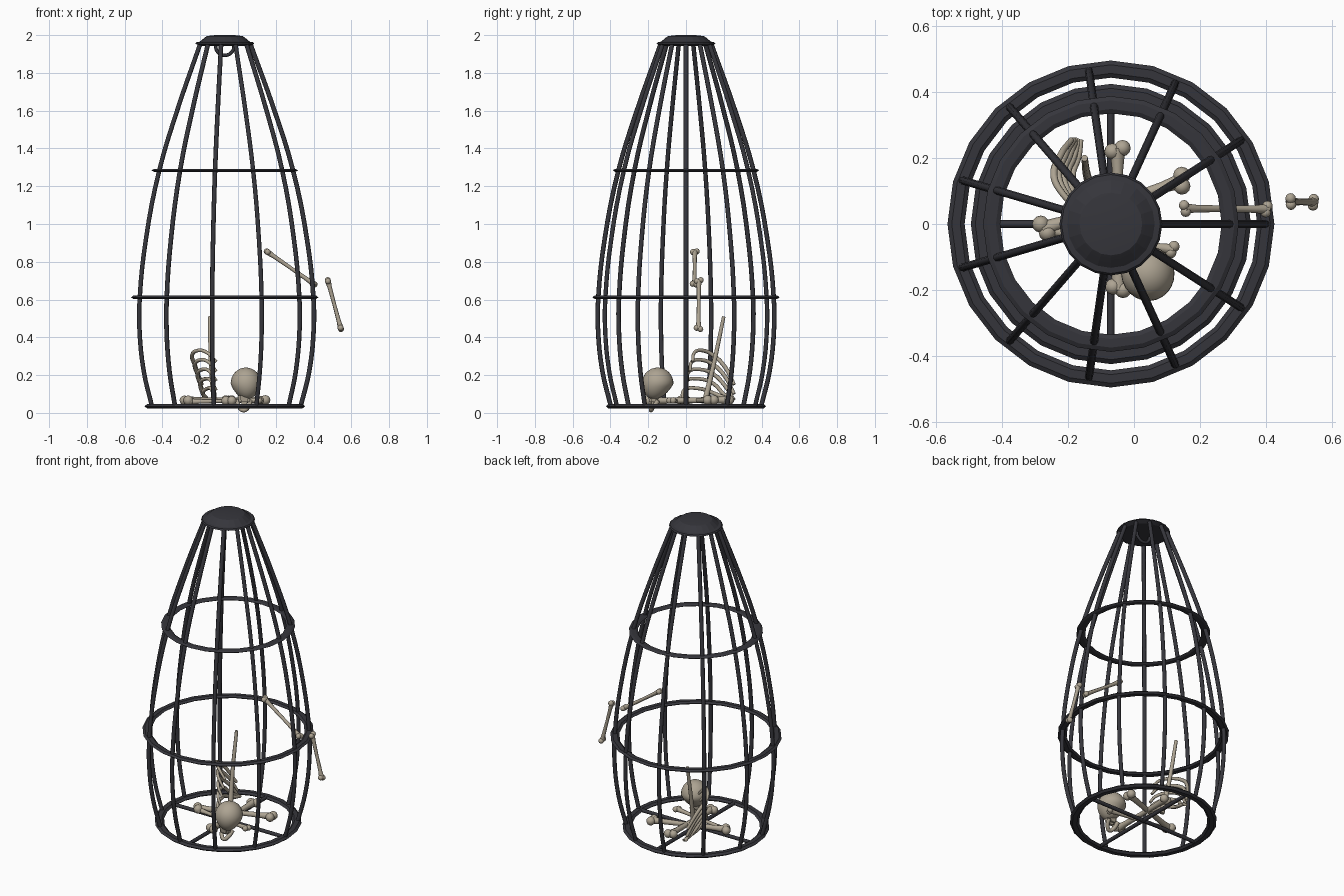
import bpy, bmesh, math
from mathutils import Vector, Matrix

cube = bpy.data.objects.get("Cube")
if cube:
    bpy.data.objects.remove(cube)

CX = -0.07  # cage axis


def material(name, rgb):
    m = bpy.data.materials.new(name)
    m.use_nodes = True
    m.diffuse_color = (*rgb, 1)
    m.node_tree.nodes["Principled BSDF"].inputs["Base Color"].default_value = (*rgb, 1)
    return m


iron = material("dark iron", (0.036, 0.036, 0.044))
bone_mat = material("old bone", (0.42, 0.37, 0.29))


def finish(obj, mat, angle):
    obj.data.materials.clear()
    obj.data.materials.append(mat)
    bpy.ops.object.select_all(action='DESELECT')
    obj.select_set(True)
    bpy.context.view_layer.objects.active = obj
    bpy.ops.object.shade_smooth_by_angle(angle=math.radians(angle))


def mesh_object(name, bm, mat, angle):
    bmesh.ops.recalc_face_normals(bm, faces=bm.faces)
    me = bpy.data.meshes.new(name)
    bm.to_mesh(me)
    bm.free()
    obj = bpy.data.objects.new(name, me)
    bpy.context.collection.objects.link(obj)
    finish(obj, mat, angle)


def lathe(name, profile, sides, closed):
    """Turn an (r, z) profile about the cage axis; open profiles get flat end caps."""
    bm = bmesh.new()
    rings = [[bm.verts.new((CX + r * math.cos(q), r * math.sin(q), z))
              for q in (math.tau * i / sides for i in range(sides))] for r, z in profile]
    pairs = list(zip(rings, rings[1:])) + ([(rings[-1], rings[0])] if closed else [])
    for a, b in pairs:
        for i in range(sides):
            j = (i + 1) % sides
            bm.faces.new((a[i], a[j], b[j], b[i]))
    if not closed:
        bm.faces.new(rings[0])
        bm.faces.new(rings[-1])
    mesh_object(name, bm, iron, 10)


def tubes(name, paths, radius, mat, smooth=True, scales=None, cyclic=False):
    """Sweep a round section along each path and turn the result into a mesh."""
    cu = bpy.data.curves.new(name, 'CURVE')
    cu.dimensions = '3D'
    cu.bevel_depth = radius
    cu.bevel_resolution = 2
    cu.resolution_u = 4
    cu.use_fill_caps = True
    for path in paths:
        sp = cu.splines.new('BEZIER')
        sp.bezier_points.add(len(path) - 1)
        sp.use_cyclic_u = cyclic
        for i, (bp, co) in enumerate(zip(sp.bezier_points, path)):
            bp.co = co
            bp.handle_left_type = bp.handle_right_type = 'AUTO' if smooth else 'VECTOR'
            bp.radius = scales[i] if scales else 1
    obj = bpy.data.objects.new(name, cu)
    bpy.context.collection.objects.link(obj)
    bpy.ops.object.select_all(action='DESELECT')
    obj.select_set(True)
    bpy.context.view_layer.objects.active = obj
    bpy.ops.object.convert(target='MESH')
    finish(bpy.context.object, mat, 50)


def long_bone(name, a, b, radius, knob):
    """A waisted shaft with a pair of rounded lobes at each end."""
    a, b = Vector(a), Vector(b)
    d = (b - a).normalized()
    side = d.cross(Vector((0, 0, 1))).normalized()
    up = side.cross(d)
    bm = bmesh.new()
    for end, inward in ((a, d), (b, -d)):
        for s in (-1, 1):
            c = end + side * s * knob * 0.6 + inward * knob * 0.2 * (s + 1)
            bmesh.ops.create_uvsphere(bm, u_segments=12, v_segments=8, radius=knob,
                                      matrix=Matrix.Translation(c))
    # shaft: rings narrowed toward the middle
    rings = []
    for t, k in ((0, 1.4), (0.15, 1), (0.5, 0.85), (0.85, 1), (1, 1.4)):
        c = a.lerp(b, t)
        rings.append([bm.verts.new(c + radius * k * (side * math.cos(q) + up * math.sin(q)))
                      for q in (math.tau * i / 8 for i in range(8))])
    for r0, r1 in zip(rings, rings[1:]):
        for i in range(8):
            j = (i + 1) % 8
            bm.faces.new((r0[i], r0[j], r1[j], r1[i]))
    mesh_object(name, bm, bone_mat, 60)


# Cage hoops with a flattened, pointed section
for name, r, z, w, h in (("bottom_hoop", 0.398, 0.035, 0.027, 0.013),
                         ("middle_hoop", 0.47, 0.612, 0.026, 0.011),
                         ("upper_hoop", 0.362, 1.284, 0.026, 0.009)):
    section = [(r + w * math.cos(i * math.tau / 6), z + h * math.sin(i * math.tau / 6))
               for i in range(6)]
    lathe(name, section, 24, True)

# Curved upright bars
BARS = 11
profile = [(0.402, 0.036), (0.447, 0.22), (0.471, 0.45), (0.469, 0.612), (0.435, 0.92),
           (0.361, 1.285), (0.263, 1.6), (0.136, 1.952)]
bars = []
for n in range(BARS):
    q = math.tau * n / BARS
    bars.append([(CX + r * math.cos(q), r * math.sin(q), z) for r, z in profile])
tubes("upright_bars", bars, 0.0122, iron)

# Crossed floor bars
tubes("floor_bars", [[(CX - 0.39, 0, 0.036), (CX + 0.39, 0, 0.036)],
                     [(CX, -0.39, 0.036), (CX, 0.39, 0.036)]], 0.0115, iron, smooth=False)

# Stepped cap: thin rim, sloping shoulder and flat crown
lathe("cap", [(0.13, 1.942), (0.156, 1.954), (0.15, 1.962), (0.133, 1.965),
              (0.105, 1.988), (0.095, 1.995), (0.05, 2.0)], 20, False)
# Ring hanging beneath the cap
tubes("hanging_ring", [[(CX + 0.048 * math.cos(q), 0, 1.941 + 0.048 * math.sin(q))
                        for q in (math.tau * i / 8 for i in range(8))]],
      0.009, iron, cyclic=True)

# Loose bones on the floor
long_bone("floor_bone_across", (-0.278, -0.015, 0.066), (0.15, 0.133, 0.068), 0.017, 0.026)
long_bone("floor_bone_lengthwise", (-0.05, 0.23, 0.068), (-0.048, -0.2, 0.064), 0.017, 0.025)
long_bone("floor_bone_short", (-0.26, -0.02, 0.06), (0.12, -0.078, 0.066), 0.012, 0.017)

# Bones caught in the bars
long_bone("hanging_bone_inner", (0.152, 0.047, 0.855), (0.405, 0.045, 0.68), 0.0115, 0.016)
long_bone("hanging_bone_outer", (0.475, 0.068, 0.703), (0.545, 0.066, 0.444), 0.0115, 0.016)

# Spine leaning upward, thinner at the top
tubes("spine", [[(-0.125, 0.1, 0.06), (-0.142, 0.145, 0.25), (-0.15, 0.2, 0.51)]],
      0.0125, bone_mat, scales=(1.3, 1, 0.8))

# Ribs arching outward in a stack, drawing inward toward the floor
ribs = []
for i in range(5):
    z = 0.33 - 0.05 * i
    x = 0.014 * i
    y = 0.014 * i
    ribs.append([(-0.115, 0.035 - y, max(z - 0.06, 0.065)),
                 (-0.165 + x / 2, 0.045 - y, z - 0.01),
                 (-0.215 + x, 0.09 - y / 2, z),
                 (-0.243 + x, 0.145, z - 0.025),
                 (-0.225 + x, 0.205, max(z - 0.085, 0.08)),
                 (-0.19 + x / 2, 0.255, max(z - 0.18, 0.068))])
tubes("ribs", ribs, 0.010, bone_mat, scales=(0.8, 0.9, 1, 1.1, 1.1, 0.9))

# Skull: egg-shaped cranium turned toward the front, narrowing downward
bm = bmesh.new()
bmesh.ops.create_uvsphere(bm, u_segments=24, v_segments=16, radius=0.084)
for v in bm.verts:
    low = max(0, -v.co.z / 0.084)
    v.co.x *= 0.96 - 0.2 * low
    v.co.y = v.co.y * (1.0 - 0.2 * low) - 0.02 * low
bmesh.ops.rotate(bm, verts=bm.verts, cent=(0, 0, 0), matrix=Matrix.Rotation(0.3, 3, 'Z'))
bmesh.ops.translate(bm, verts=bm.verts, vec=(0.042, -0.15, 0.156))
mesh_object("cranium", bm, bone_mat, 60)

# Tapered cheek block and curved jaw
bm = bmesh.new()
bmesh.ops.create_cube(bm, size=1)
for v in bm.verts:
    k = 1 if v.co.z > 0 else 0.7
    v.co = Vector((v.co.x * 0.075 * k, v.co.y * 0.06 * k, v.co.z * 0.06))
bmesh.ops.bevel(bm, geom=bm.edges[:], offset=0.012, segments=2, affect='EDGES')
bmesh.ops.translate(bm, verts=bm.verts, vec=(0.033, -0.172, 0.075))
mesh_object("face", bm, bone_mat, 60)

tubes("jaw", [[(-0.002, -0.145, 0.065), (0.005, -0.172, 0.034), (0.03, -0.185, 0.014),
               (0.055, -0.172, 0.034), (0.065, -0.145, 0.065)]], 0.012, bone_mat)
